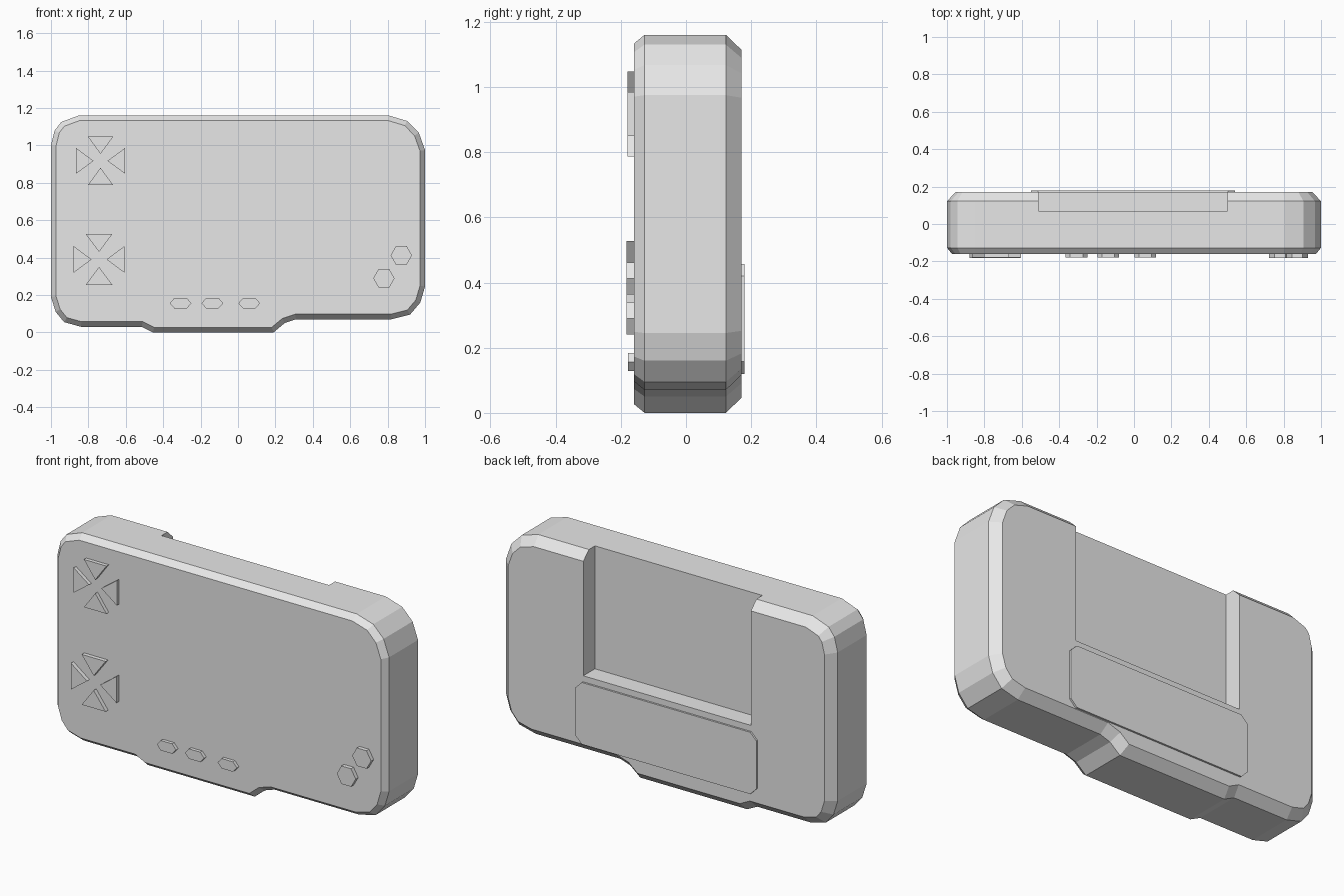
import bpy
import bmesh
from math import radians
from mathutils import Vector, Matrix

if "Cube" in bpy.data.objects:
    bpy.data.objects.remove(bpy.data.objects["Cube"], do_unlink=True)

grey = bpy.data.materials.new("light grey plastic")
grey.use_nodes = True
grey.diffuse_color = (0.8, 0.8, 0.8, 1)
grey.node_tree.nodes["Principled BSDF"].inputs["Base Color"].default_value = (0.8, 0.8, 0.8, 1)


def inset(outline, amount):
    """Mitred inward offset of a clockwise outline."""
    result = []
    for i, p in enumerate(outline):
        before = (p - outline[i - 1]).normalized()
        after = (outline[(i + 1) % len(outline)] - p).normalized()
        n1 = Vector((before.y, -before.x))
        n2 = Vector((after.y, -after.x))
        result.append(p + (n1 + n2) * amount / (1 + n1.dot(n2)))
    return result


def loft(name, layers):
    """Skin an (x, z) outline through layers of (y, outline), front to back."""
    bm = bmesh.new()
    rings = [[bm.verts.new((p[0], y, p[1])) for p in pts] for y, pts in layers]
    count = len(rings[0])
    for a, b in zip(rings, rings[1:]):
        for i in range(count):
            j = (i + 1) % count
            bm.faces.new((a[i], a[j], b[j], b[i]))
    bm.faces.new(rings[0])
    bm.faces.new(rings[-1])
    bmesh.ops.recalc_face_normals(bm, faces=bm.faces)
    mesh = bpy.data.meshes.new(name)
    bm.to_mesh(mesh)
    bm.free()
    mesh.materials.append(grey)
    obj = bpy.data.objects.new(name, mesh)
    bpy.context.collection.objects.link(obj)
    return obj


def hexagon(x, z, tip, flat, height):
    return [(x - tip, z), (x - flat, z + height), (x + flat, z + height),
            (x + tip, z), (x + flat, z - height), (x - flat, z - height)]


# Body: chamfered shell with a lowered lip at the bottom
outline = [Vector(p) for p in (
    (-0.85, 1.16), (0.805, 1.16), (0.905, 1.13), (0.967, 1.067), (1, 0.975),
    (1, 0.245), (0.975, 0.16), (0.92, 0.095), (0.82, 0.07),
    (0.31, 0.07), (0.25, 0.05), (0.19, 0), (-0.455, 0), (-0.515, 0.03),
    (-0.84, 0.03), (-0.93, 0.055), (-0.975, 0.11), (-1, 0.19),
    (-1, 1), (-0.98, 1.08), (-0.945, 1.125))]
body = loft("body", [(-0.16, inset(outline, 0.027)), (-0.127, outline),
                     (0.122, outline), (0.17, inset(outline, 0.046))])

# Open-topped slot cut into the back
cutter = loft("slot_cutter", [(y, [(-0.51, 1.4), (0.5, 1.4), (0.5, 0.49), (-0.51, 0.49)])
                              for y in (0.07, 0.4)])
cutter.hide_render = True
cut = body.modifiers.new("slot", 'BOOLEAN')
cut.operation = 'DIFFERENCE'
cut.solver = 'EXACT'
cut.object = cutter
bpy.context.view_layer.objects.active = body
bpy.ops.object.modifier_apply(modifier="slot")
bpy.data.objects.remove(cutter, do_unlink=True)

# Cover plate below the slot, with clipped corners
left, right, low, high, c = -0.55, 0.54, 0.12, 0.457, 0.037
cover = [(left + c, high), (right - c, high), (right, high - c), (right, low + c),
         (right - c, low), (left + c, low), (left, low + c), (left, high - c)]
loft("back_cover", [(0.16, cover), (0.18, cover)])

# Two clusters of four triangular direction buttons
clusters = (("upper", -0.735, 0.917, 0.037, 0.13, 0.068, -0.18),
            ("lower", -0.743, 0.39, 0.04, 0.137, 0.072, -0.182))
for label, x, z, tip, base, half, front in clusters:
    for k, side in enumerate(("top", "left", "bottom", "right")):
        turn = Matrix.Rotation(radians(90 * k), 2)
        tri = [Vector((x, z)) + turn @ Vector(p)
               for p in ((0, tip), (-half, base), (half, base))]
        loft(f"{label}_{side}_button", [(front, tri), (-0.15, tri)])

# Round action buttons
for label, x, z in (("upper", 0.873, 0.412), ("lower", 0.78, 0.289)):
    shape = hexagon(x, z, 0.057, 0.029, 0.049)
    loft(f"{label}_action_button", [(-0.182, shape), (-0.15, shape)])

# Small menu buttons
for i, x in enumerate((-0.307, -0.137, 0.06)):
    shape = hexagon(x, 0.156, 0.058, 0.034, 0.027)
    loft(f"menu_button_{i + 1}", [(-0.178, shape), (-0.15, shape)])
